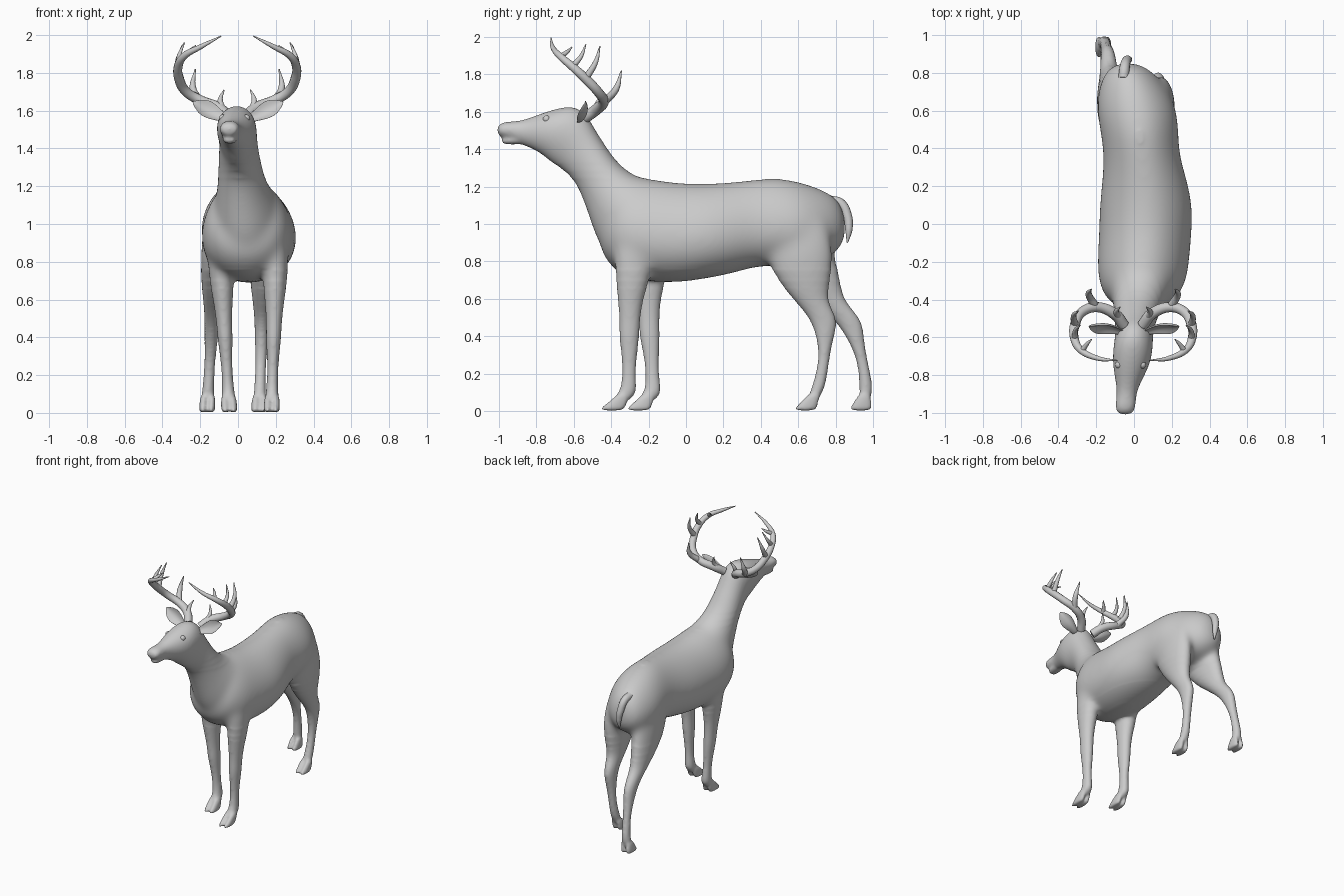
import bpy, bmesh, math
from mathutils import Vector


def loft(bm, rings, egg=0.0, n=16):
    """Skin rings of (x, half width, y1, z1, y2, z2); 1 and 2 are opposite ends of each ring."""
    loops = []
    for x, w, y1, z1, y2, z2 in rings:
        mid = Vector((x, (y1 + y2) / 2, (z1 + z2) / 2))
        half = Vector((0, (y1 - y2) / 2, (z1 - z2) / 2))
        loop = []
        for i in range(n):
            a = 2 * math.pi * i / n
            side = Vector((w * math.cos(a) * (1 - egg * math.sin(a)), 0, 0))
            loop.append(bm.verts.new(mid + half * math.sin(a) + side))
        loops.append(loop)
    skin(bm, loops)


def skin(bm, loops):
    n = len(loops[0])
    for a, b in zip(loops, loops[1:]):
        for i in range(n):
            j = (i + 1) % n
            bm.faces.new((a[i], a[j], b[j], b[i]))
    bm.faces.new(loops[0])
    bm.faces.new(loops[-1])


def finish(bm, name):
    bmesh.ops.recalc_face_normals(bm, faces=bm.faces)
    for f in bm.faces:
        f.smooth = True
    mesh = bpy.data.meshes.new(name)
    bm.to_mesh(mesh)
    bm.free()
    ob = bpy.data.objects.new(name, mesh)
    bpy.context.collection.objects.link(ob)
    return ob


def tubes(name, paths, sides=4):
    """Tapered round tubes through (x, y, z, radius) points."""
    cu = bpy.data.curves.new(name, 'CURVE')
    cu.dimensions = '3D'
    cu.bevel_depth = 1.0
    cu.bevel_resolution = sides
    cu.resolution_u = 8
    cu.use_fill_caps = True
    for path in paths:
        sp = cu.splines.new('BEZIER')
        sp.bezier_points.add(len(path) - 1)
        for bp, (x, y, z, r) in zip(sp.bezier_points, path):
            bp.co = (x, y, z)
            bp.radius = r
            bp.handle_left_type = bp.handle_right_type = 'AUTO'
    ob = bpy.data.objects.new(name, cu)
    bpy.context.collection.objects.link(ob)
    return ob


def leg(bm, profile, toe, top, foot):
    """profile rows: z, front y, back y, half width; (x, dy) shifts blend from top to foot."""
    def shift(z):
        t = min(1, max(0, z / 0.85))
        return [f + (u - f) * t for u, f in zip(top, foot)]
    rings = []
    for z, yf, yb, w in profile:
        x, dy = shift(z)
        rings.append((x, w, yf + dy, z, yb + dy, z))
    loft(bm, rings)
    # cloven hoof
    for s in (-1, 1):
        rings = []
        for z, yf, yb, w in toe:
            x, dy = shift(z)
            rings.append((x + s * 0.022, w, yf + dy, z, yb + dy, z))
        loft(bm, rings, n=12)


body = bmesh.new()

# torso, rump to chest
loft(body, [
    (-.035, .05, .845, 1.08, .86, .95), (-.03, .12, .805, 1.15, .83, .86),
    (-.01, .18, .72, 1.195, .74, .80), (.015, .218, .60, 1.235, .62, .78),
    (.03, .21, .48, 1.255, .48, .77), (.04, .203, .38, 1.245, .36, .765),
    (.055, .225, .25, 1.23, .25, .73), (.065, .252, .10, 1.22, .10, .70),
    (.06, .25, -.05, 1.225, -.05, .68), (.05, .248, -.17, 1.245, -.20, .685),
    (.045, .24, -.24, 1.255, -.33, .71), (.04, .21, -.28, 1.265, -.425, .78),
    (.035, .155, -.33, 1.27, -.49, .92)], egg=.14)

# neck and head
loft(body, [
    (.045, .21, -.12, 1.225, -.36, .76), (.043, .185, -.20, 1.24, -.43, .83),
    (.038, .165, -.27, 1.262, -.485, .92),
    (.025, .14, -.33, 1.30, -.52, 1.03), (.015, .124, -.385, 1.355, -.555, 1.13),
    (.008, .112, -.435, 1.43, -.59, 1.21), (.003, .104, -.49, 1.515, -.635, 1.265),
    (.0, .102, -.53, 1.595, -.68, 1.30), (-.005, .106, -.60, 1.635, -.725, 1.33),
    (-.012, .103, -.68, 1.622, -.77, 1.37), (-.022, .085, -.76, 1.597, -.82, 1.40),
    (-.032, .063, -.83, 1.57, -.87, 1.42), (-.04, .052, -.90, 1.548, -.915, 1.435),
    (-.045, .055, -.96, 1.55, -.96, 1.455), (-.047, .05, -.995, 1.537, -.985, 1.46),
    (-.047, .03, -1.012, 1.515, -1.005, 1.475)], egg=-.10)

# lower lip
loft(body, [(-.036, .04, -.86, 1.48, -.86, 1.425), (-.042, .042, -.92, 1.475, -.92, 1.424),
            (-.046, .037, -.965, 1.467, -.965, 1.424), (-.047, .022, -.99, 1.455, -.985, 1.432)])

# front legs
front = [(1.0, -.33, -.20, .03), (.88, -.39, -.16, .07), (.75, -.383, -.175, .073),
         (.60, -.365, -.23, .053), (.48, -.356, -.245, .042), (.40, -.36, -.248, .042),
         (.30, -.345, -.26, .033), (.20, -.34, -.27, .029), (.12, -.35, -.262, .034),
         (.085, -.375, -.272, .036), (.05, -.39, -.31, .034)]
front_toe = [(.10, -.36, -.30, .016), (.06, -.405, -.305, .021),
             (.025, -.45, -.318, .022), (.0, -.475, -.325, .022)]
leg(body, front, front_toe, (.20, 0), (.178, 0))
leg(body, front, front_toe, (-.095, .075), (-.045, .14))

# hind legs
hind = [(1.12, .54, .68, .02), (.98, .45, .77, .07), (.82, .41, .80, .086),
        (.70, .485, .775, .073), (.60, .57, .752, .056), (.52, .64, .797, .045),
        (.46, .675, .81, .04), (.38, .70, .787, .036), (.28, .71, .767, .03),
        (.18, .687, .755, .029), (.11, .665, .738, .034), (.05, .645, .70, .033)]
hind_toe = [(.10, .66, .72, .016), (.06, .62, .715, .021),
            (.025, .585, .705, .022), (.0, .565, .70, .022)]
leg(body, hind, hind_toe, (.14, 0), (.112, 0))
leg(body, hind, hind_toe, (-.115, 0), (-.165, .30))

# fuse the overlapping parts into one smooth skin
raw = finish(body, "body_parts")
sub = raw.modifiers.new("round", 'SUBSURF')
sub.levels = sub.render_levels = 2
rem = raw.modifiers.new("fuse", 'REMESH')
rem.mode = 'VOXEL'
rem.voxel_size = 0.009
fused = bpy.data.meshes.new_from_object(raw.evaluated_get(bpy.context.evaluated_depsgraph_get()))
bpy.data.objects.remove(raw)
bm = bmesh.new()
bm.from_mesh(fused)
# blend limbs and neck into the torso, with more smoothing toward its middle
for low, high, times in ((-1, 3, 6), (.66, 1.32, 12), (.70, 1.28, 20), (.76, 1.24, 30)):
    zone = [v for v in bm.verts if low < v.co.z < high]
    for _ in range(times):
        bmesh.ops.smooth_vert(bm, verts=zone, factor=.5,
                              use_axis_x=True, use_axis_y=True, use_axis_z=True)
finish(bm, "body")

for s, side in ((1, "right"), (-1, "left")):
    # ear: a cupped leaf
    bm = bmesh.new()
    base, tip = Vector((s * .06, -.565, 1.55)), Vector((s * .24, -.54, 1.645))
    along = (tip - base).normalized()
    out = Vector((0, -.85, .5))
    across = along.cross(out).normalized()
    loops = []
    for t, w in ((0, .025), (.2, .032), (.4, .047), (.58, .054), (.76, .043), (.9, .022), (1, .004)):
        c = base.lerp(tip, t) - out * (.02 * math.sin(math.pi * t))
        loop = []
        for i in range(14):
            a = 2 * math.pi * i / 14
            lift = w * .6 * math.cos(a) ** 2 + min(.008, w * .8) * math.sin(a)
            loop.append(bm.verts.new(c + across * w * math.cos(a) + out * lift))
        loops.append(loop)
    skin(bm, loops)
    ear = finish(bm, side + "_ear")
    m = ear.modifiers.new("round", 'SUBSURF')
    m.levels = m.render_levels = 2

    # antler: main beam and tines
    paths = [
        [(.05, -.535, 1.57, .03), (.10, -.475, 1.615, .03), (.195, -.44, 1.655, .027),
         (.27, -.465, 1.70, .026), (.308, -.53, 1.77, .026), (.312, -.60, 1.835, .023),
         (.28, -.665, 1.89, .019), (.19, -.71, 1.94, .013), (.085, -.722, 1.995, .003)],
        [(.08, -.49, 1.61, .02), (.09, -.465, 1.655, .014), (.07, -.44, 1.71, .003)],
        [(.20, -.435, 1.655, .022), (.235, -.375, 1.72, .018), (.222, -.345, 1.82, .003)],
        [(.308, -.535, 1.78, .02), (.315, -.485, 1.86, .014), (.29, -.46, 1.95, .003)],
        [(.308, -.61, 1.84, .018), (.307, -.565, 1.89, .012), (.28, -.535, 1.96, .003)],
        [(.27, -.67, 1.895, .016), (.245, -.635, 1.92, .011), (.22, -.61, 1.945, .003)]]
    tubes(side + "_antler", [[(s * x - .004, y, z, r) for x, y, z, r in p] for p in paths])

    # eye
    bm = bmesh.new()
    bmesh.ops.create_uvsphere(bm, u_segments=16, v_segments=10, radius=.02)
    bmesh.ops.translate(bm, verts=bm.verts, vec=(-.018 + s * .062, -.745, 1.56))
    finish(bm, side + "_eye")

# tail
tubes("tail", [[(-.055, .77, 1.125, .028), (-.05, .825, 1.11, .027), (-.04, .863, 1.04, .025),
                (-.03, .87, .97, .02), (-.03, .862, .90, .004)]], 5)
